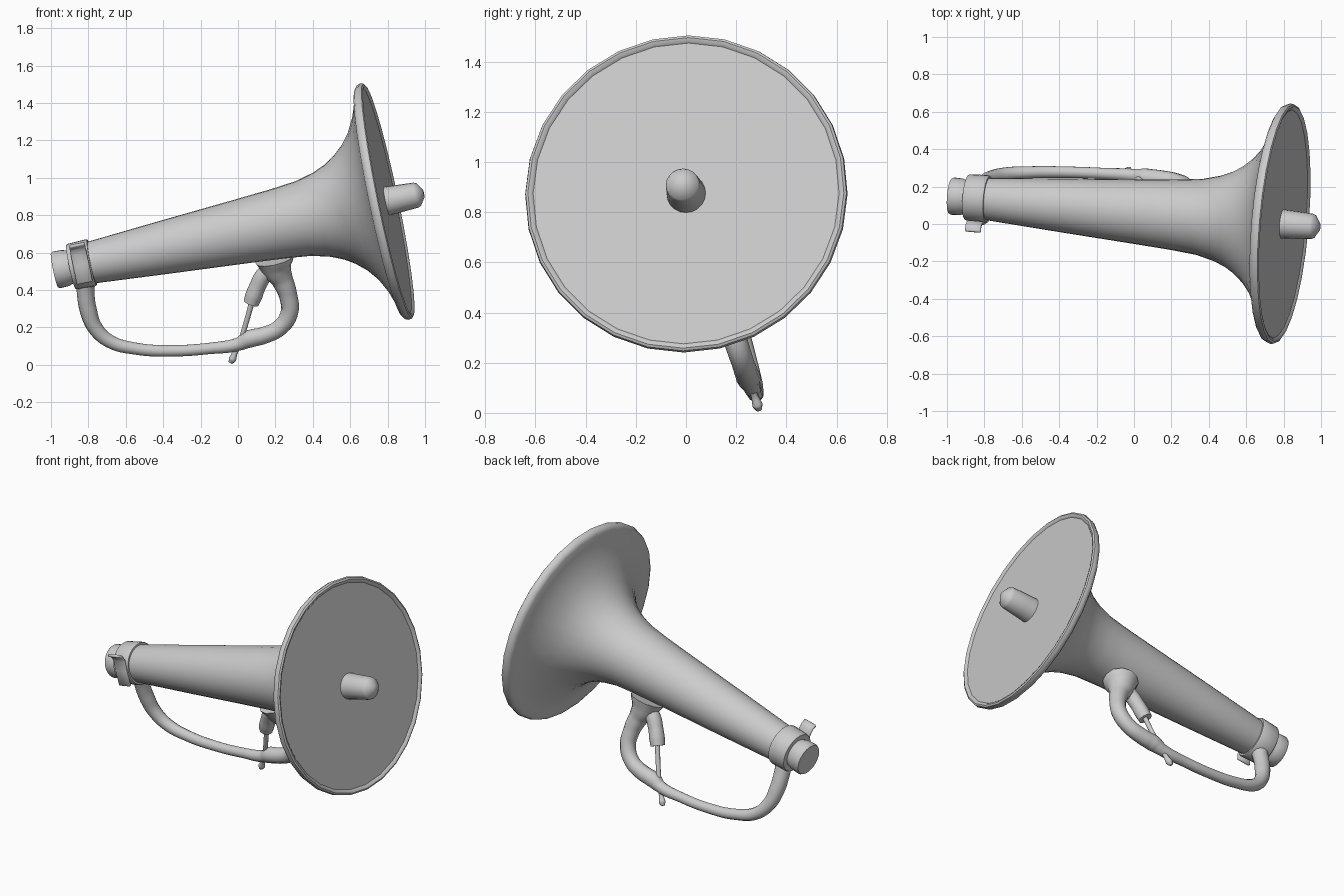
import bpy, bmesh, math
from mathutils import Vector

if "Cube" in bpy.data.objects:
    bpy.data.objects.remove(bpy.data.objects["Cube"])

GREY = (0.6, 0.6, 0.6, 1)
metal = bpy.data.materials.new("plain grey")
metal.use_nodes = True
metal.diffuse_color = GREY
metal.node_tree.nodes["Principled BSDF"].inputs["Base Color"].default_value = GREY

# Horn axis: passes through the bell centre, sloping down toward the mouthpiece
BELL = Vector((0.80, 0.0, 0.876))
AXIS = Vector((1.78, -0.15, 0.37)).normalized()
TURN = AXIS.to_track_quat('Z', 'Y')


def finish(obj, angle=40):
    obj.data.materials.append(metal)
    bpy.ops.object.select_all(action='DESELECT')
    obj.select_set(True)
    bpy.context.view_layer.objects.active = obj
    bpy.ops.object.shade_smooth_by_angle(angle=math.radians(angle))
    return obj


def mesh_object(name, bm):
    bmesh.ops.recalc_face_normals(bm, faces=bm.faces)
    mesh = bpy.data.meshes.new(name)
    bm.to_mesh(mesh)
    bm.free()
    obj = bpy.data.objects.new(name, mesh)
    bpy.context.collection.objects.link(obj)
    return obj


def lathe(name, profile, sides=28):
    """Revolve (distance along axis, radius) pairs about the horn axis."""
    bm = bmesh.new()
    rings = []
    for u, r in profile:
        rings.append([bm.verts.new(BELL + TURN @ Vector((
            r * math.cos(2 * math.pi * i / sides),
            r * math.sin(2 * math.pi * i / sides), u))) for i in range(sides)])
    for a, b in zip(rings, rings[1:]):
        for i in range(sides):
            j = (i + 1) % sides
            bm.faces.new((a[i], a[j], b[j], b[i]))
    bm.faces.new(rings[0])
    bm.faces.new(rings[-1])
    return finish(mesh_object(name, bm))


def in_grip_plane(x, z):
    """Place a side-profile point on the tilted plane holding the grip."""
    foot = BELL + AXIS * ((x - BELL.x) / AXIS.x)
    return Vector((x, foot.y + 0.32 * (foot.z - z), z))


def tube(name, points, sides=3):
    """Smooth tube through (x, z, radius) points in the grip plane."""
    curve = bpy.data.curves.new(name, 'CURVE')
    curve.dimensions = '3D'
    curve.bevel_depth = 1.0
    curve.bevel_resolution = sides
    curve.resolution_u = 6
    curve.use_fill_caps = True
    spline = curve.splines.new('BEZIER')
    spline.bezier_points.add(len(points) - 1)
    for p, (x, z, r) in zip(spline.bezier_points, points):
        p.co = in_grip_plane(x, z)
        p.radius = r
        p.handle_left_type = p.handle_right_type = 'AUTO'
    obj = bpy.data.objects.new(name, curve)
    bpy.context.collection.objects.link(obj)
    bpy.ops.object.select_all(action='DESELECT')
    obj.select_set(True)
    bpy.context.view_layer.objects.active = obj
    bpy.ops.object.convert(target='MESH')
    return finish(bpy.context.object, 50)


# Flared body with rolled rim and closed bell face
lathe("horn_body", [
    (-1.72, 0.09), (-1.62, 0.113), (-1.2, 0.145), (-0.81, 0.173),
    (-0.6, 0.189), (-0.46, 0.204), (-0.36, 0.23), (-0.29, 0.26),
    (-0.235, 0.295), (-0.18, 0.343), (-0.13, 0.405), (-0.085, 0.49),
    (-0.055, 0.575), (-0.048, 0.62), (-0.038, 0.637), (-0.018, 0.645),
    (0.0, 0.642), (0.006, 0.632), (0.002, 0.62), (-0.006, 0.612)])

# Mouthpiece stub and clamp band
lathe("mouthpiece", [(-1.825, 0.094), (-1.815, 0.1), (-1.765, 0.098),
                     (-1.74, 0.09), (-1.69, 0.088)])
lathe("clamp_band", [(-1.735, 0.1), (-1.735, 0.12), (-1.728, 0.124),
                     (-1.628, 0.128), (-1.62, 0.124), (-1.62, 0.105)])

# Plug protruding from the bell
lathe("bell_plug", [(-0.02, 0.079), (0.06, 0.074), (0.155, 0.068),
                    (0.17, 0.062), (0.198, 0.02)], 20)

# Bent clip on the front side of the band: (sideways, upward) profile
bm = bmesh.new()
strip = [(-0.118, -0.1), (-0.131, 0.0), (-0.130, 0.06), (-0.148, 0.095), (-0.18, 0.11)]
rows = []
for side, up in strip:
    centre = BELL + AXIS * -1.68 + Vector((0, side, 0))
    lift = Vector((-AXIS.z, 0, AXIS.x)) * up
    rows.append([bm.verts.new(centre + lift + AXIS * w) for w in (-0.043, 0.043)])
for a, b in zip(rows, rows[1:]):
    bm.faces.new((a[0], a[1], b[1], b[0]))
clip = mesh_object("band_clip", bm)
solid = clip.modifiers.new("thickness", 'SOLIDIFY')
solid.thickness = 0.018
solid.offset = 0
bevel = clip.modifiers.new("soft_edges", 'BEVEL')
bevel.width = 0.005
finish(clip)

# Curved grip: hangs from the band, sweeps forward, returns to the body
tube("grip", [
    (-0.815, 0.46, 0.05), (-0.815, 0.39, 0.047), (-0.80, 0.29, 0.046),
    (-0.765, 0.20, 0.041), (-0.69, 0.128, 0.037), (-0.55, 0.087, 0.033),
    (-0.35, 0.075, 0.031), (-0.15, 0.088, 0.031), (0.0, 0.11, 0.036),
    (0.06, 0.138, 0.049), (0.14, 0.158, 0.047), (0.225, 0.20, 0.045),
    (0.275, 0.28, 0.047), (0.268, 0.37, 0.049), (0.238, 0.45, 0.058),
    (0.208, 0.51, 0.08), (0.195, 0.565, 0.105)], 4)

# Trigger housing, rod and finger tail
tube("trigger_housing", [(0.20, 0.52, 0.05), (0.14, 0.48, 0.046),
                         (0.105, 0.42, 0.044), (0.085, 0.37, 0.046),
                         (0.07, 0.33, 0.042)])
tube("trigger_rod", [(0.075, 0.34, 0.015), (0.045, 0.23, 0.014), (0.005, 0.10, 0.013)])
tube("trigger_tail", [(0.01, 0.11, 0.012), (-0.015, 0.065, 0.014),
                      (-0.03, 0.03, 0.021), (-0.04, 0.012, 0.012)])
